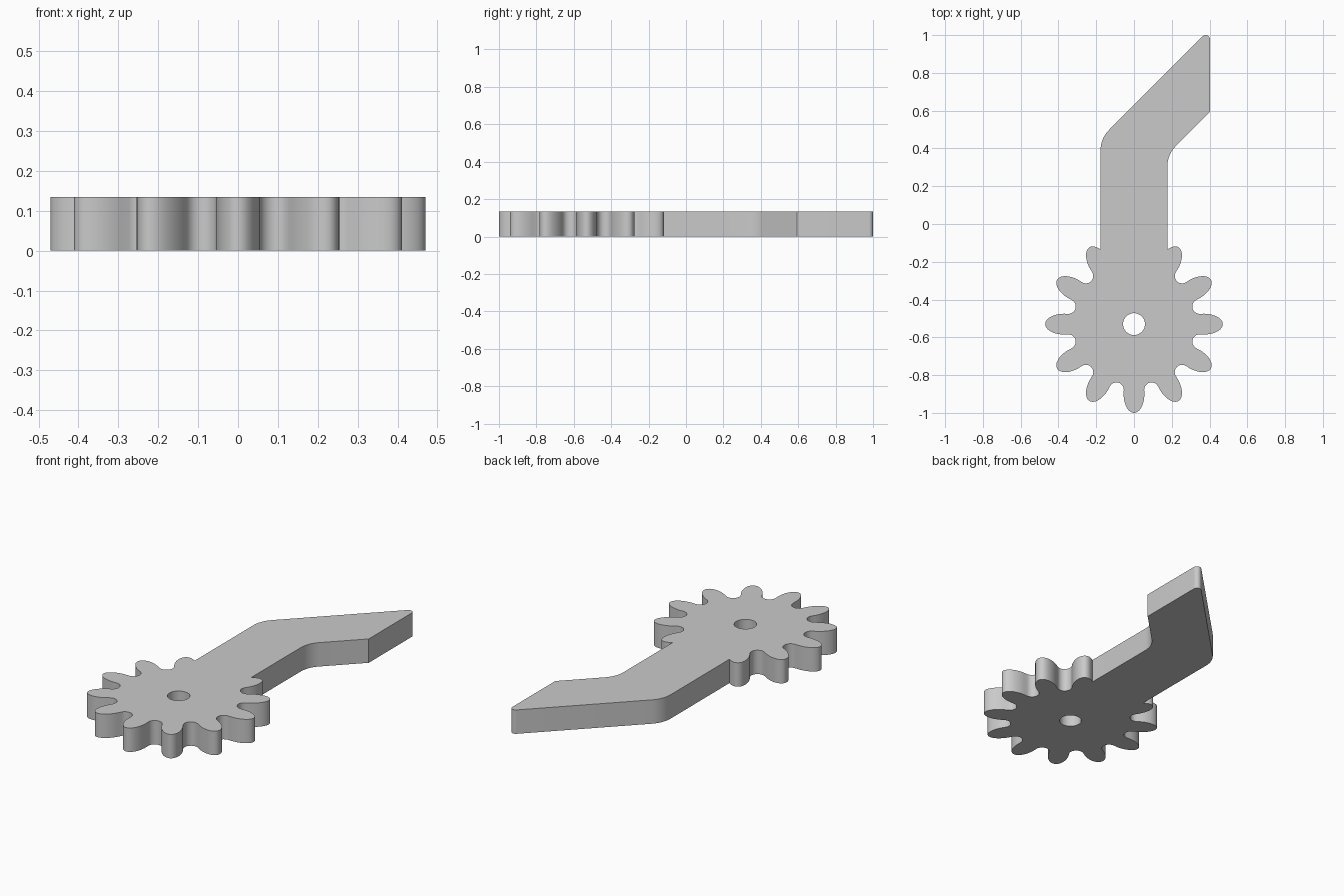
import bpy, bmesh
from math import sin, cos, tan, pi, radians
from mathutils import Vector

cube = bpy.data.objects.get("Cube")
if cube:
    bpy.data.objects.remove(cube, do_unlink=True)

HEIGHT = 0.135
CENTRE = Vector((0, -0.53))
TEETH = 12
HALF_ARM = 0.177


def polar(r, a):
    # Angle is measured clockwise from +y
    return Vector((r * sin(a), r * cos(a)))


def tooth(a):
    # Half-elliptical tooth followed by the round valley after it
    out, side = polar(1, a), polar(1, a + pi / 2)
    pts = []
    for i in range(25):
        t = -pi / 2 + pi * i / 24
        pts.append(CENTRE + out * (0.37 + 0.1 * cos(t)) + side * 0.055 * sin(t))
    mid = a + pi / TEETH
    for i in range(13):
        t = radians(75 - 150 * i / 12)
        pts.append(CENTRE + polar(0.36, mid) - polar(0.039, mid + t))
    return pts


def fillet(prev, corner, nxt, r, steps=10):
    # Round one corner with an arc tangent to both edges
    d1, d2 = (prev - corner).normalized(), (nxt - corner).normalized()
    half = d1.angle(d2) / 2
    inward = (d1 + d2).normalized()
    centre = corner + inward * r / sin(half)
    start = corner + d1 * r / tan(half) - centre
    # Turn from the first tangent point to the second
    side = (start + inward * start.dot(-inward)) / cos(half)
    pts = []
    for i in range(steps + 1):
        t = (pi / 2 - half) * (1 - 2 * i / steps)
        pts.append(centre - inward * r * cos(t) + side * sin(t))
    return pts


def meet_arm(outer, inner, x):
    # Point where the tooth flank crosses the side of the arm
    return outer.lerp(inner, (x - outer.x) / (inner.x - outer.x))


# Gear outline, clockwise, leaving out the part covered by the arm
gear = [p for k in range(TEETH) for p in tooth(k * 2 * pi / TEETH)]
keep = [i for i, p in enumerate(gear) if not (abs(p.x) < HALF_ARM and p.y > -0.3)]
first, last = keep[0], keep[-1]
right_foot = meet_arm(gear[first], gear[first - 1], HALF_ARM)
left_foot = meet_arm(gear[last], gear[(last + 1) % len(gear)], -HALF_ARM)

# Bent arm outline, from the left foot round to the right foot
left_bend = Vector((-HALF_ARM, 0.453))
tip = Vector((0.402, 1.032))
end_corner = Vector((0.402, 0.593))
right_bend = Vector((HALF_ARM, 0.368))
arm = [left_foot]
arm += fillet(left_foot, left_bend, tip, 0.15)
arm += fillet(left_bend, tip, end_corner, 0.0226)
arm += [end_corner]
arm += fillet(end_corner, right_bend, right_foot, 0.15)
arm += [right_foot]

outline = [gear[i] for i in keep] + arm
hole = [CENTRE + polar(0.058, 2 * pi * i / 48) for i in range(48)]

# Fill the profile around the hole and extrude it into a plate
bm = bmesh.new()
edges = []
for loop in (outline, hole):
    verts = [bm.verts.new((p.x, p.y, 0)) for p in loop]
    edges += [bm.edges.new((v, verts[i - 1])) for i, v in enumerate(verts)]
bmesh.ops.triangle_fill(bm, edges=edges, use_beauty=True, normal=(0, 0, 1))
base = bm.faces[:]
top = bmesh.ops.extrude_face_region(bm, geom=base, use_keep_orig=True)["geom"]
bmesh.ops.translate(bm, vec=(0, 0, HEIGHT),
                    verts=[g for g in top if isinstance(g, bmesh.types.BMVert)])
bmesh.ops.recalc_face_normals(bm, faces=bm.faces[:])
mesh = bpy.data.meshes.new("gear_lever")
bm.to_mesh(mesh)
bm.free()
lever = bpy.data.objects.new("gear_lever", mesh)
bpy.context.collection.objects.link(lever)

# Plain light grey
grey = bpy.data.materials.new("light_grey")
grey.use_nodes = True
colour = (0.59, 0.59, 0.59, 1)
grey.diffuse_color = colour
grey.node_tree.nodes["Principled BSDF"].inputs["Base Color"].default_value = colour
mesh.materials.append(grey)

# Smooth curved walls, crisp rims
bpy.ops.object.select_all(action="DESELECT")
lever.select_set(True)
bpy.context.view_layer.objects.active = lever
bpy.ops.object.shade_smooth_by_angle(angle=radians(30))
